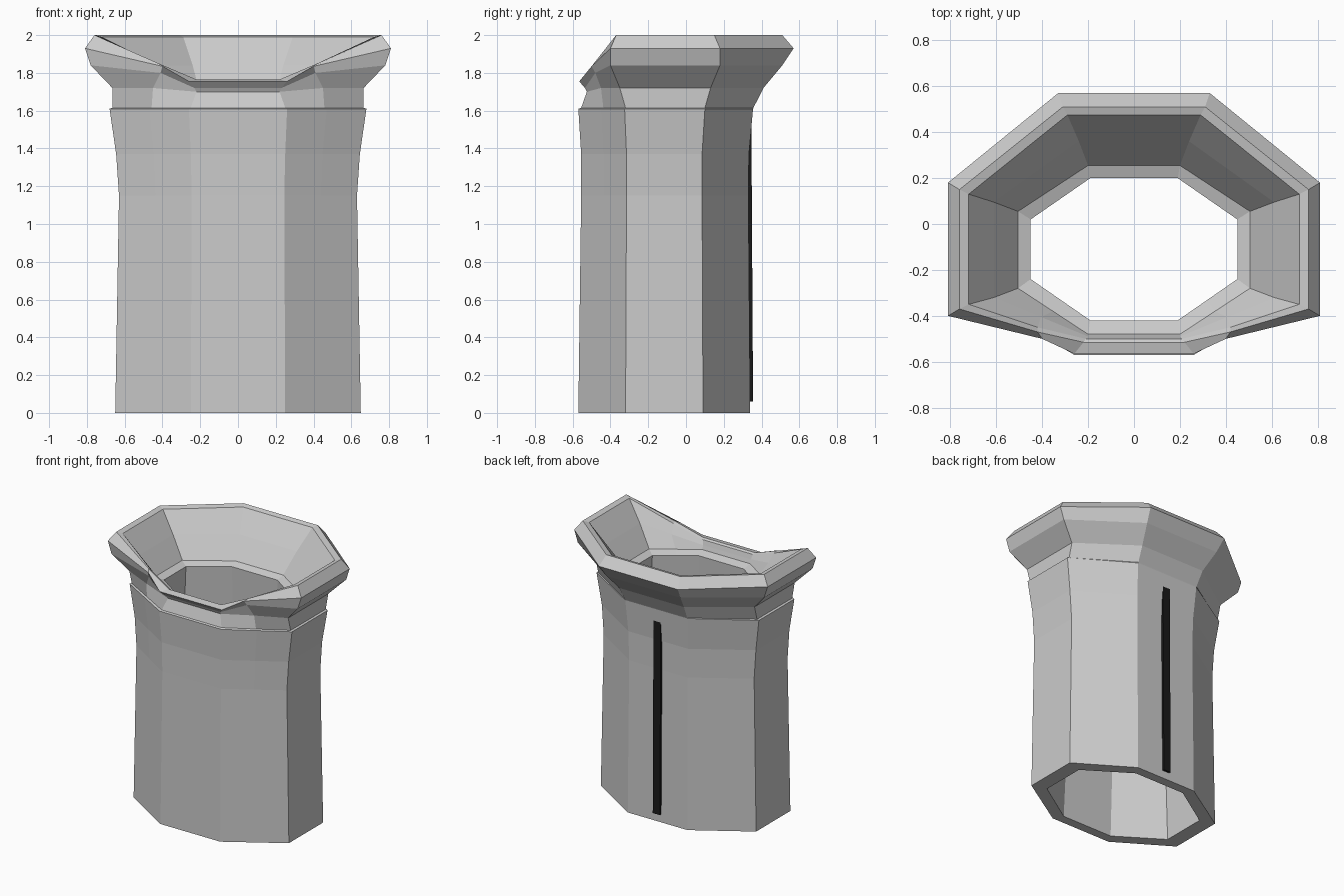
import bpy, bmesh

if "Cube" in bpy.data.objects:
    bpy.data.objects.remove(bpy.data.objects["Cube"])

def ring(z, w, xb, yb, ysb, ysf, yf, xf, zf=None, mid=None):
    """Ten-point section mirrored in x; the front may dip to height zf."""
    zf = z if zf is None else zf
    if mid is None:
        mid = ((w + xf) / 2, (ysf + yf) / 2, (z + zf) / 2)
    right = [(xf, yf, zf), mid, (w, ysf, z), (w, ysb, z), (xb, yb, z)]
    return right + [(-x, y, h) for x, y, h in reversed(right)]

def make(name, bm):
    bmesh.ops.recalc_face_normals(bm, faces=bm.faces[:])
    me = bpy.data.meshes.new(name)
    bm.to_mesh(me)
    bm.free()
    ob = bpy.data.objects.new(name, me)
    bpy.context.collection.objects.link(ob)
    return ob

def closed_loft(name, rings):
    bm = bmesh.new()
    loops = [[bm.verts.new(p) for p in r] for r in rings]
    for a, b in zip(loops, loops[1:] + loops[:1]):
        n = len(a)
        for i in range(n):
            j = (i + 1) % n
            bm.faces.new((a[i], a[j], b[j], b[i]))
    return make(name, bm)

shell = [
    # outer sleeve
    ring(0, .65, .25, .34, .09, -.32, -.57, .25),
    ring(1.15, .63, .245, .33, .085, -.315, -.555, .245),
    ring(1.37, .645, .25, .333, .085, -.315, -.555, .25),
    ring(1.61, .68, .26, .355, .10, -.325, -.57, .26),
    # stepped neck
    ring(1.615, .665, .26, .357, .10, -.32, -.555, .25),
    ring(1.72, .665, .27, .41, .13, -.35, -.525, .22, 1.70, (.45, -.45, 1.72)),
    # flared collar that dips at the front
    ring(1.84, .78, .31, .51, .18, -.40, -.535, .23, 1.72, (.41, -.48, 1.80)),
    ring(1.93, .81, .33, .57, .18, -.40, -.565, .26, 1.755, (.40, -.50, 1.835)),
    ring(2.0, .76, .31, .51, .15, -.37, -.515, .22, 1.765, (.42, -.47, 1.85)),
    # inner bowl and ledge
    ring(1.99, .72, .29, .475, .13, -.35, -.50, .21, 1.755, (.42, -.45, 1.84)),
    ring(1.84, .61, .24, .36, .095, -.32, -.49, .2, 1.72),
    ring(1.69, .505, .2, .255, .055, -.28, -.48, .2),
    ring(1.67, .45, .19, .20, .02, -.24, -.42, .19),
    # inner foot of the wall
    ring(0, .54, .21, .27, .055, -.285, -.50, .21),
]
closed_loft("sleeve_with_collar", shell)

# black strip down the back
bm = bmesh.new()
bmesh.ops.create_cube(bm, size=1)
for v in bm.verts:
    low = v.co.z < 0
    v.co.x *= .06
    v.co.y = (.355 if low else .346) if v.co.y > 0 else .325
    v.co.z = .06 if low else 1.55
strip = make("back_strip", bm)
black = bpy.data.materials.new("black")
black.diffuse_color = (.01, .01, .01, 1)
black.use_nodes = True
black.node_tree.nodes["Principled BSDF"].inputs["Base Color"].default_value = black.diffuse_color
strip.data.materials.append(black)
